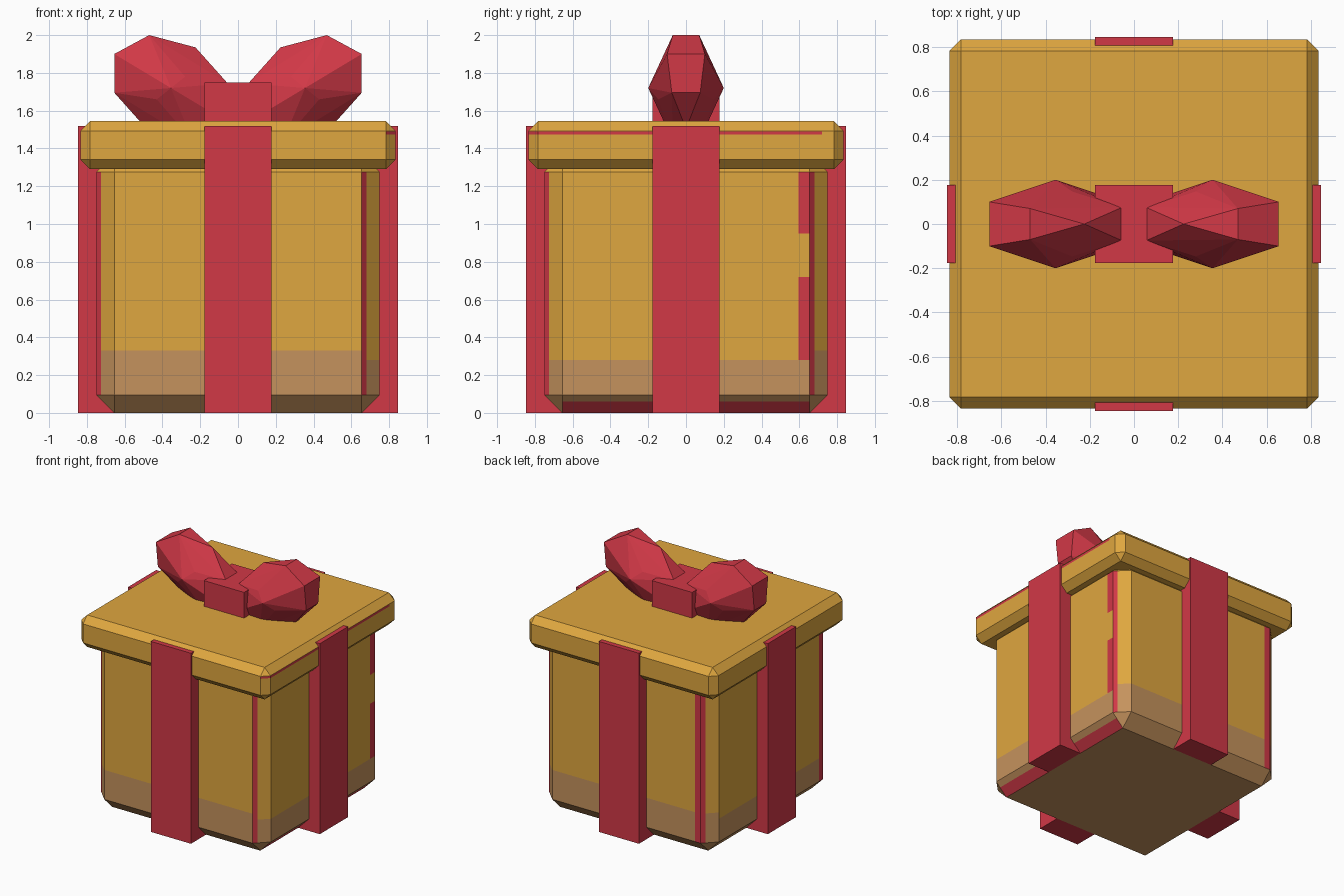
import bpy, bmesh
from mathutils import Vector, Matrix

if "Cube" in bpy.data.objects:
    bpy.data.objects.remove(bpy.data.objects["Cube"])


def material(name, rgb):
    m = bpy.data.materials.new(name)
    m.diffuse_color = (*rgb, 1)
    m.use_nodes = True
    m.node_tree.nodes["Principled BSDF"].inputs["Base Color"].default_value = m.diffuse_color
    return m


GOLD = material("gold paper", (0.74, 0.385, 0.05))
RED = material("red ribbon", (0.64, 0.04, 0.062))
TAN = material("tan base", (0.56, 0.29, 0.11))


def finish(name, bm, mats):
    bmesh.ops.recalc_face_normals(bm, faces=bm.faces[:])
    me = bpy.data.meshes.new(name)
    bm.to_mesh(me)
    bm.free()
    for m in mats:
        me.materials.append(m)
    ob = bpy.data.objects.new(name, me)
    bpy.context.collection.objects.link(ob)
    return ob


def box(lo, hi, bevel=0):
    bm = bmesh.new()
    lo, hi = Vector(lo), Vector(hi)
    bmesh.ops.create_cube(bm, size=1, matrix=Matrix.Translation((lo + hi) / 2)
                          @ Matrix.Diagonal((*(hi - lo), 1)))
    if bevel:
        bmesh.ops.bevel(bm, geom=bm.edges[:], offset=bevel, offset_type='OFFSET',
                        segments=1, profile=0.5, affect='EDGES')
    return bm


def cut(bm, axis, values):
    for v in values:
        co, no = Vector(), Vector()
        co[axis], no[axis] = v, 1
        bmesh.ops.bisect_plane(bm, geom=bm.verts[:] + bm.edges[:] + bm.faces[:],
                               plane_co=co, plane_no=no, dist=1e-5)


# Box body: tan lower zone, red slivers beside the corners
E = 0.655
bm = box((-0.75, -0.75, 0), (0.75, 0.75, 1.37), 0.095)
cut(bm, 2, (0.06, 0.28, 0.33, 0.72, 0.95))
cut(bm, 0, (-0.68, -0.605, 0.68))
cut(bm, 1, (-0.68, -0.605, 0.595, 0.68))
bm.normal_update()
for f in bm.faces:
    n, c = f.normal, f.calc_center_median()
    corner = abs(n.x) > 0.3 and abs(n.y) > 0.3
    front_right = corner and n.x > 0 and n.y < 0
    limit = 0.28 if abs(n.x) > 0.9 or front_right else 0.33
    if c.z < limit:
        f.material_index = 2
    if c.z > 0.095 and abs(n.z) < 0.1:
        if corner and ((front_right and c.x < 0.68)
                       or (n.x > 0 and n.y > 0 and c.y < 0.68)
                       or (n.x < 0 and n.y > 0 and c.x > -0.68)
                       or (n.x < 0 and n.y < 0 and c.y > -0.68)):
            f.material_index = 1
        if n.x > 0.9 and c.y > 0.595 and (0.28 < c.z < 0.72 or c.z > 0.95):
            f.material_index = 1
        if (n.y > 0.9 and c.x < -0.605) or (n.x < -0.9 and c.y < -0.605):
            f.material_index = 1
    # red edge low on the right side
    if n.x > 0.3 and n.z < -0.3 and abs(n.y) < 0.1 and c.z < 0.06:
        f.material_index = 1
finish("box_body", bm, (GOLD, RED, TAN))

# Lid with a thin red line on its right side
bm = box((-0.835, -0.835, 1.29), (0.835, 0.835, 1.545), 0.052)
cut(bm, 2, (1.474, 1.49))
cut(bm, 1, (0.72,))
bm.normal_update()
for f in bm.faces:
    c = f.calc_center_median()
    if f.normal.x > 0.3 and 1.474 < c.z < 1.49 and c.y < 0.72:
        f.material_index = 1
finish("lid", bm, (GOLD, RED))

# Ribbon strips on the four sides
W, R = 0.177, 0.846
for name, lo, hi in (("front", (-W, -R), (W, -E)), ("back", (-W, E), (W, R)),
                     ("left", (-R, -W), (-E, W)), ("right", (E, -W), (R, W))):
    finish(name + "_ribbon", box((*lo, 0), (*hi, 1.52)), (RED,))

# Bow knot
finish("bow_knot", box((-W, -W, 1.5), (W, W, 1.75)), (RED,))

# Bow loops: faceted pods, point-symmetric about their centre
CX, CZ = 0.355, 1.72
HALF = [(0.47, 0.07, 2.0), (0.655, 0.10, 1.90), (0.655, 0.075, 1.695),
        (0.225, 0, 1.935), (0.28, 0.147, 1.78), (CX, 0.2, CZ)]
for side, s in (("left", -1), ("right", 1)):
    pts = set()
    for x, y, z in HALF:
        for sy in (-1, 1):
            pts.add((s * x, sy * y, z))
            pts.add((s * (2 * CX - x), sy * y, 2 * CZ - z))
    bm = bmesh.new()
    for p in sorted(pts):
        bm.verts.new(p)
    bmesh.ops.remove_doubles(bm, verts=bm.verts[:], dist=1e-4)
    res = bmesh.ops.convex_hull(bm, input=bm.verts[:])
    loose = [v for v in bm.verts if not v.link_faces]
    bmesh.ops.delete(bm, geom=loose, context='VERTS')
    finish(side + "_bow_loop", bm, (RED,))
